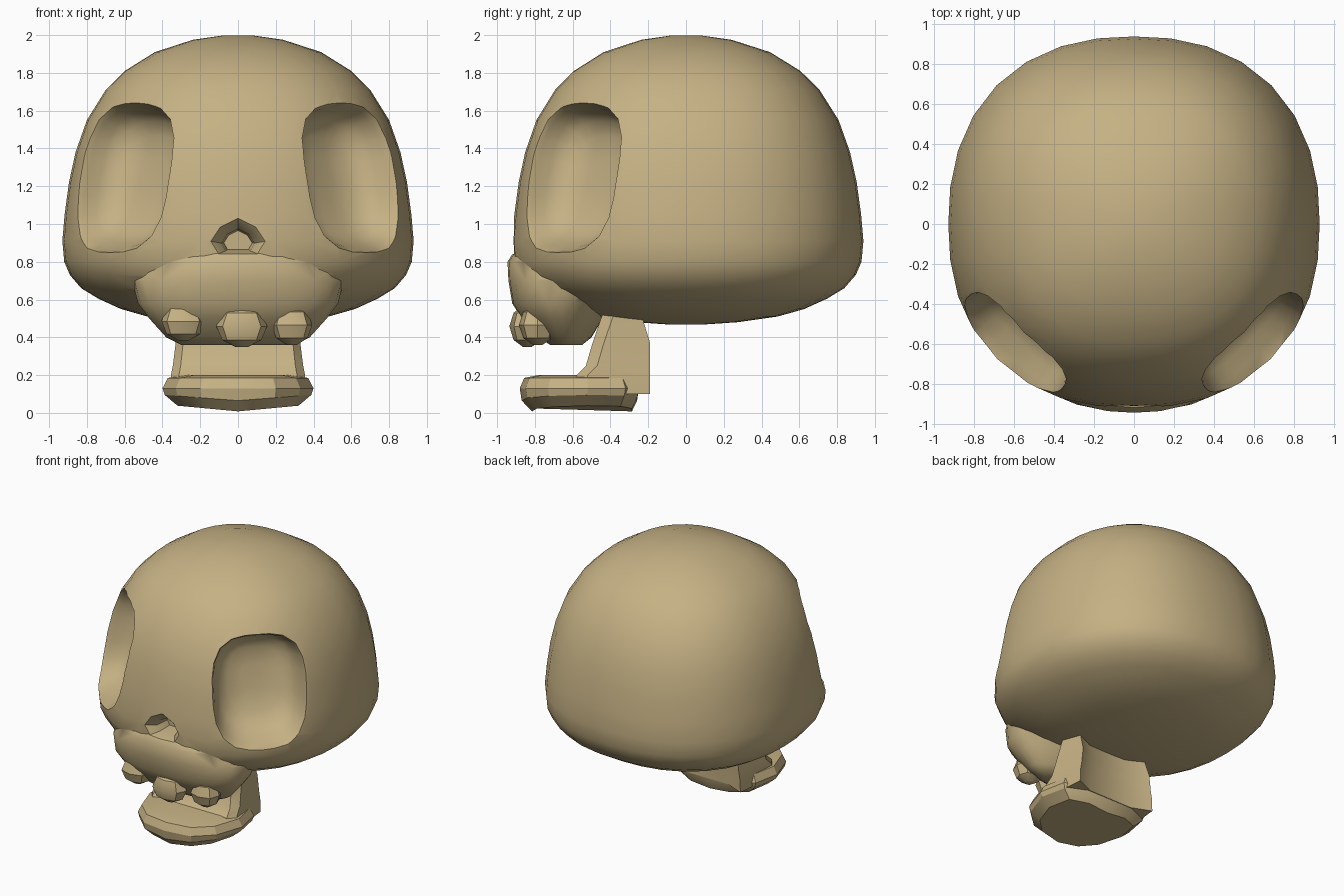
import bpy, bmesh, math
from mathutils import Vector

if "Cube" in bpy.data.objects:
    bpy.data.objects.remove(bpy.data.objects["Cube"])

bone = bpy.data.materials.new("tan_bone")
bone.diffuse_color = (0.56, 0.44, 0.23, 1)
bone.use_nodes = True
bone.node_tree.nodes["Principled BSDF"].inputs["Base Color"].default_value = bone.diffuse_color


def loft(name, rings):
    """Skin a closed solid through rings with equal point counts."""
    bm = bmesh.new()
    rows = [[bm.verts.new(p) for p in ring] for ring in rings]
    n = len(rows[0])
    for a, b in zip(rows, rows[1:]):
        for i in range(n):
            j = (i + 1) % n
            bm.faces.new((a[i], a[j], b[j], b[i]))
    bm.faces.new(rows[0])
    bm.faces.new(rows[-1])
    bmesh.ops.recalc_face_normals(bm, faces=bm.faces)
    mesh = bpy.data.meshes.new(name)
    bm.to_mesh(mesh)
    bm.free()
    obj = bpy.data.objects.new(name, mesh)
    bpy.context.collection.objects.link(obj)
    mesh.materials.append(bone)
    return obj


def outline(n, power):
    """Unit superellipse sampled at even angles."""
    pts = []
    for i in range(n):
        c, s = math.cos(math.tau * i / n), math.sin(math.tau * i / n)
        r = (abs(c) ** power + abs(s) ** power) ** (-1 / power)
        pts.append((c * r, s * r))
    return pts


def smooth(obj, angle):
    bpy.ops.object.select_all(action='DESELECT')
    obj.select_set(True)
    bpy.context.view_layer.objects.active = obj
    bpy.ops.object.shade_smooth_by_angle(angle=math.radians(angle))


def combine(obj, other, operation):
    mod = obj.modifiers.new(operation.lower(), 'BOOLEAN')
    mod.operation = operation
    mod.solver = 'EXACT'
    mod.object = other
    bpy.context.view_layer.objects.active = obj
    bpy.ops.object.modifier_apply(modifier=mod.name)
    bpy.data.objects.remove(other)


# cranium: squarish dome swept from a radius / height profile
profile = [(.08, 1.998), (.24, 1.975), (.44, 1.91), (.60, 1.81), (.70, 1.71),
           (.80, 1.55), (.86, 1.38), (.895, 1.22), (.918, 1.05), (.93, .91),
           (.92, .80), (.89, .73), (.83, .66), (.74, .605), (.62, .55),
           (.48, .51), (.27, .48), (.08, .467)]
plan = outline(32, 2.3)
cranium = loft("cranium", [[(x * r, y * r * (1.01 if y > 0 else .99), z)
                            for x, y in plan] for r, z in profile])

# upper jaw: height, half width, front, back
jaw_rows = [(.36, .30, -.72, -.55), (.40, .38, -.78, -.50), (.50, .47, -.87, -.44),
            (.58, .53, -.92, -.40), (.70, .56, -.94, -.30), (.80, .50, -.945, -.30),
            (.87, .40, -.90, -.30)]
upper_jaw = loft("upper_jaw", [[(x * w, (f + b) / 2 + y * (b - f) / 2, z)
                                for x, y in outline(24, 2.2)]
                               for z, w, f, b in jaw_rows])
combine(cranium, upper_jaw, 'UNION')

# eye sockets: tapered bowls facing diagonally forward, leaning with the dome
for side in (-1, 1):
    rings = []
    for off, k in [(.25, 1), (-.05, 1), (-.10, .93), (-.17, .87),
                   (-.23, .75), (-.27, .55), (-.285, .25)]:
        ring = []
        for u, v in outline(24, 3.2):
            t, h = u * k * .335, v * k * .395
            d = .91 + off - .23 * h
            ring.append((side * (d + t) * .7071, (t - d) * .7071, 1.245 + h))
        rings.append(ring)
    combine(cranium, loft("socket_cutter", rings), 'DIFFERENCE')

# nose opening
nose = [(-.11, -.09), (-.15, -.02), (-.10, .06), (0, .11),
        (.10, .06), (.15, -.02), (.11, -.09)]
combine(cranium, loft("nose_cutter", [[(x * k, y, .93 - .02 * (k < .8) + z * k)
                                       for x, z in nose]
                                      for y, k in [(-1.05, 1.05), (-.92, 1),
                                                   (-.85, .58), (-.74, .5)]]), 'DIFFERENCE')
smooth(cranium, 38)

# three rounded teeth
for i, (c, size) in enumerate([((-.29, -.785, .485), (.115, .10, .105)),
                               ((.02, -.84, .458), (.135, .095, .112)),
                               ((.285, -.785, .465), (.108, .10, .108))]):
    rings = []
    for a in (-75, -40, 0, 40, 75):
        r, h = math.cos(math.radians(a)), math.sin(math.radians(a))
        rings.append([(c[0] + x * r * size[0], c[1] + y * r * size[1], c[2] + h * size[2])
                      for x, y in outline(8, 2.4)])
    smooth(loft("tooth_%d" % (i + 1), rings), 35)

# lower jaw tray
half = [(.20, -.85), (.33, -.73), (.40, -.52), (.36, -.32), (.20, -.25)]
tray = [(0, -.88)] + half + [(0, -.25)] + [(-x, y) for x, y in reversed(half)]
rings = []
for z, k, lift in [(.008, .80, .03), (.065, .97, .03), (.13, 1, 0), (.185, .93, 0), (.20, .70, 0)]:
    rings.append([(x * k, -.55 + (y + .55) * (k if y < -.55 else max(k, .88)),
                   z + lift * abs(x) / .4) for x, y in tray])
smooth(loft("lower_jaw_tray", rings), 25)

# lower jaw upright: height, half width, front, back
rings = []
for z, w, f, b in [(.10, .36, -.60, -.25), (.20, .355, -.58, -.25), (.25, .345, -.53, -.25),
                   (.37, .33, -.495, -.25), (.50, .32, -.45, -.29), (.55, .31, -.43, -.31)]:
    rings.append([(-w * .88, f, z), (w * .88, f, z), (w, f + .06, z), (w * .9, b + .06, z),
                  (w * .5, b, z), (-w * .5, b, z), (-w * .9, b + .06, z), (-w, f + .06, z)])
smooth(loft("lower_jaw_upright", rings), 30)
